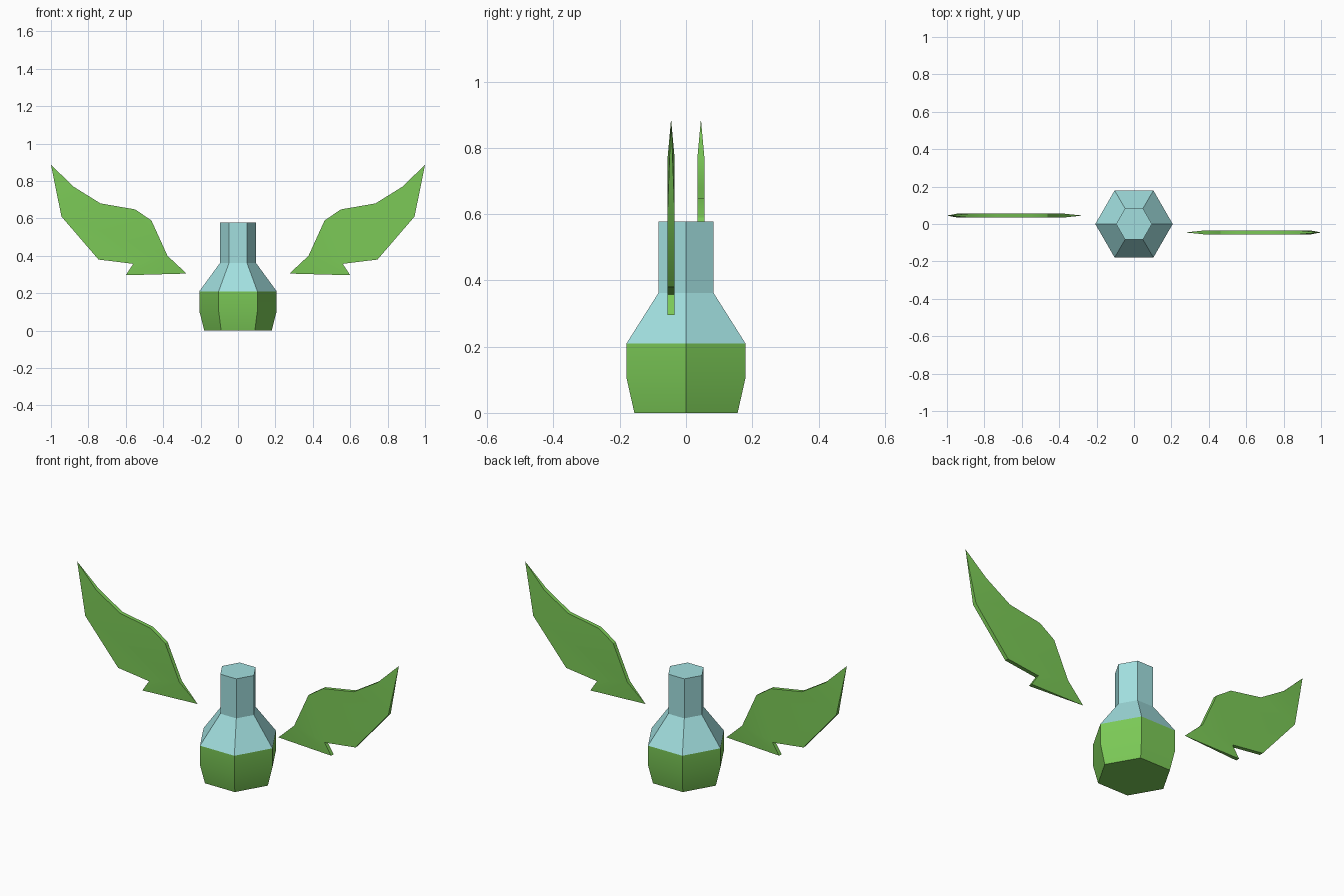
import bpy, bmesh, math

cube = bpy.data.objects.get("Cube")
if cube:
    bpy.data.objects.remove(cube, do_unlink=True)


def make_material(name, color):
    mat = bpy.data.materials.new(name)
    mat.use_nodes = True
    mat.diffuse_color = color
    for node in mat.node_tree.nodes:
        if node.type == 'BSDF_PRINCIPLED':
            node.inputs["Base Color"].default_value = color
    return mat


green = make_material("leaf_green", (0.20, 0.59, 0.095, 1))
blue = make_material("pale_blue", (0.36, 0.74, 0.74, 1))


def finish(bm, name, mats):
    bmesh.ops.recalc_face_normals(bm, faces=bm.faces)
    mesh = bpy.data.meshes.new(name)
    bm.to_mesh(mesh)
    bm.free()
    for mat in mats:
        mesh.materials.append(mat)
    obj = bpy.data.objects.new(name, mesh)
    bpy.context.collection.objects.link(obj)
    bpy.ops.object.select_all(action='DESELECT')
    obj.select_set(True)
    bpy.context.view_layer.objects.active = obj
    bpy.ops.object.shade_smooth_by_angle(angle=math.radians(30))
    return obj


# Six-sided bottle: (radius, height) profile, green below the shoulder
SIDES = 6
SHOULDER = 0.21
profile = [(0.18, 0), (0.207, 0.105), (0.207, SHOULDER), (0.096, 0.362), (0.096, 0.577)]
bm = bmesh.new()
rings = []
for r, z in profile:
    angles = [math.tau * i / SIDES for i in range(SIDES)]
    rings.append([bm.verts.new((r * math.cos(a), r * math.sin(a), z)) for a in angles])
for low, high in zip(rings, rings[1:]):
    for i in range(SIDES):
        j = (i + 1) % SIDES
        bm.faces.new((low[i], low[j], high[j], high[i]))
bm.faces.new(rings[0])
bm.faces.new(rings[-1])
for face in bm.faces:
    face.material_index = int(face.calc_center_median().z > SHOULDER)
finish(bm, "bottle", [green, blue])

# Wing outline (x, z): outer tip first, then along the top to the inner tip
INNER = 6
outline = [(1.0, 0.887), (0.88, 0.77), (0.735, 0.68), (0.55, 0.648), (0.463, 0.589),
           (0.377, 0.40), (0.275, 0.305), (0.60, 0.296), (0.56, 0.357),
           (0.746, 0.38), (0.944, 0.61)]
OFFSET, HALF = -0.045, 0.0105


def make_wing(name, turn):
    """Flat plate whose two tips taper to a point; turn=-1 spins it half round."""
    bm = bmesh.new()
    count = len(outline)
    tips = {i: bm.verts.new((turn * outline[i][0], turn * OFFSET, outline[i][1]))
            for i in (0, INNER)}
    sides = []
    for s in (-HALF, HALF):
        sides.append([tips[i] if i in tips else
                      bm.verts.new((turn * x, turn * (OFFSET + s), z))
                      for i, (x, z) in enumerate(outline)])
    for side in sides:
        bm.faces.new([v for i, v in enumerate(side) if i not in tips])
        for i in tips:
            bm.faces.new((side[i - 1], side[i], side[(i + 1) % count]))
    # Rim between both sides, with triangles at the tips
    a, b = sides
    for i in range(count):
        j = (i + 1) % count
        corners = list(dict.fromkeys((a[i], a[j], b[j], b[i])))
        bm.faces.new(corners)
    finish(bm, name, [green])


make_wing("left_wing", 1)
make_wing("right_wing", -1)
